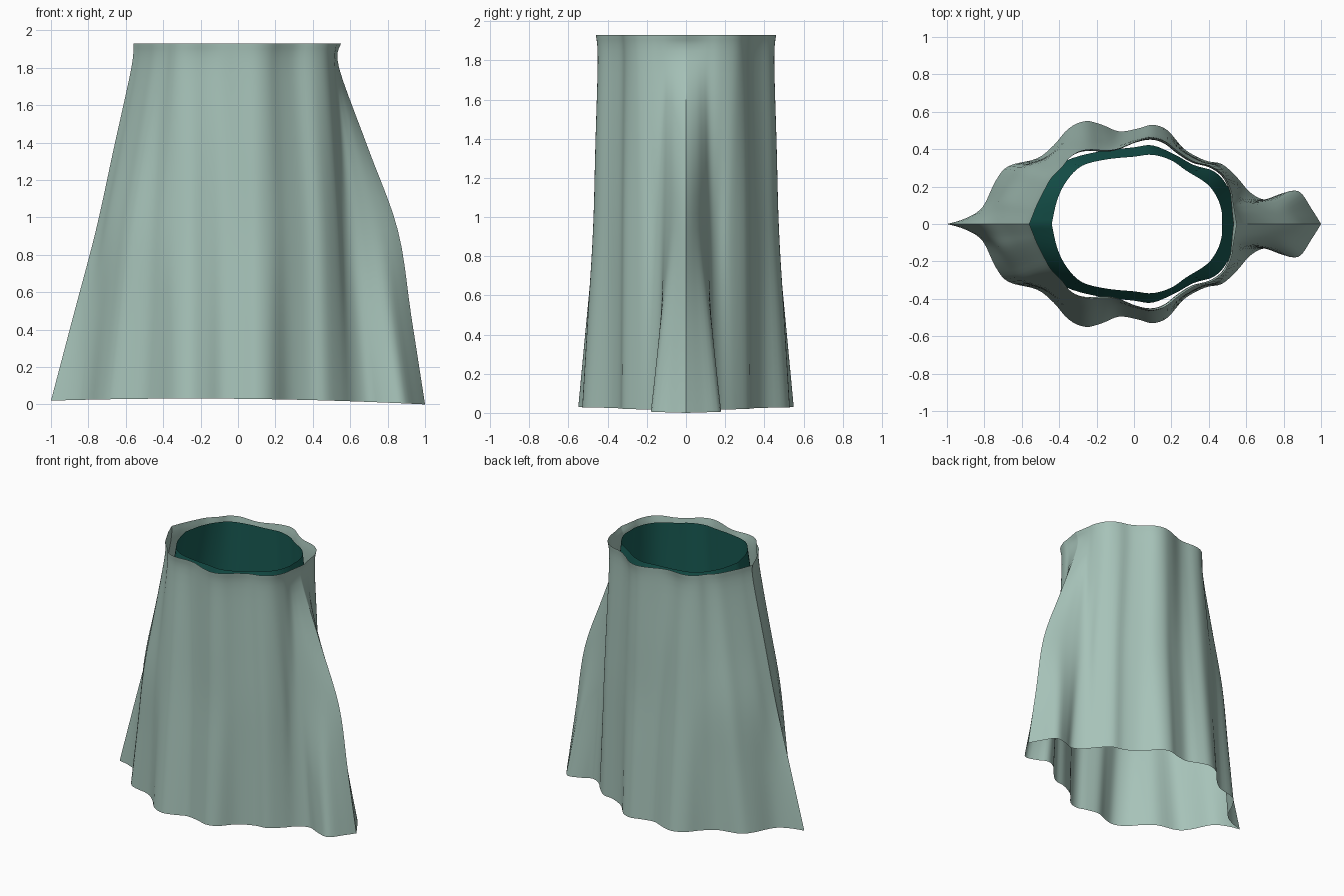
import bpy, math
from mathutils import Vector

if "Cube" in bpy.data.objects:
    bpy.data.objects.remove(bpy.data.objects["Cube"], do_unlink=True)


def make_material(name, colour):
    mat = bpy.data.materials.new(name)
    mat.use_nodes = True
    mat.diffuse_color = colour
    mat.node_tree.nodes["Principled BSDF"].inputs["Base Color"].default_value = colour
    return mat


def spline(points, steps):
    """Smooth curve passing through every point."""
    pts = [points[0]] + points + [points[-1]]
    out = []
    for a, b, c, d in zip(pts, pts[1:], pts[2:], pts[3:]):
        for i in range(steps):
            t = i / steps
            out.append(b + ((c - a) * t + (a * 2 - b * 5 + c * 4 - d) * t ** 2
                            + (b * 3 - a - c * 3 + d) * t ** 3) / 2)
    return out + [points[-1]]


def at_height(outline, z, depth=1, shift=0):
    return [Vector((x + shift, y * depth, z)) for x, y in outline]


def blend(low, high, t):
    return [a.lerp(b, t) for a, b in zip(low, high)]


def cloth(name, sections, col_steps, row_steps, mat):
    """Loft half outlines from top to bottom and mirror them across y."""
    rows = [spline(s, col_steps) for s in sections]
    columns = [spline(list(c), row_steps) for c in zip(*rows)]
    n = len(columns[0])
    verts = [v for col in columns for v in col]
    faces = [(c * n + r, (c + 1) * n + r, (c + 1) * n + r + 1, c * n + r + 1)
             for c in range(len(columns) - 1) for r in range(n - 1)]
    mesh = bpy.data.meshes.new(name)
    mesh.from_pydata(verts, [], faces)
    mesh.materials.append(mat)
    obj = bpy.data.objects.new(name, mesh)
    bpy.context.collection.objects.link(obj)
    mirror = obj.modifiers.new("Mirror", "MIRROR")
    mirror.use_axis = (False, True, False)
    bpy.ops.object.select_all(action="DESELECT")
    obj.select_set(True)
    bpy.context.view_layer.objects.active = obj
    bpy.ops.object.modifier_apply(modifier="Mirror")
    bpy.ops.object.shade_smooth_by_angle(angle=math.radians(35))


sage = make_material("sage cloth", (0.385, 0.545, 0.485, 1))
teal = make_material("dark teal lining", (0.010, 0.112, 0.094, 1))

# Half outlines of the skirt: waist, knee and wavy hem
waist = [(-.56, 0), (-.54, .05), (-.52, .1), (-.48, .18), (-.44, .25), (-.38, .31),
         (-.34, .36), (-.29, .39), (-.23, .4), (-.15, .395), (-.08, .405), (.02, .445),
         (.1, .46), (.17, .44), (.24, .385), (.32, .335), (.41, .31), (.48, .26),
         (.52, .18), (.53, .12), (.535, .09), (.54, .06), (.545, .03), (.55, 0)]
knee = [(-.76, 0), (-.73, .06), (-.7, .13), (-.64, .22), (-.58, .3), (-.47, .35),
        (-.4, .4), (-.33, .44), (-.25, .465), (-.16, .45), (-.08, .44), (.02, .46),
        (.1, .475), (.18, .45), (.26, .39), (.36, .335), (.45, .31), (.53, .23),
        (.56, .165), (.6, .125), (.67, .1), (.75, .07), (.81, .035), (.855, 0)]
hem = [(-1, 0), (-.9, .03), (-.81, .09), (-.74, .23), (-.67, .31), (-.52, .35),
       (-.43, .42), (-.35, .51), (-.26, .55), (-.17, .53), (-.08, .495), (.02, .51),
       (.1, .53), (.18, .5), (.27, .4), (.38, .34), (.47, .32), (.55, .25),
       (.62, .17), (.7, .13), (.78, .16), (.88, .175), (.95, .08), (1, 0)]

# Skirt shell with a gently lifted hem
top = at_height(waist, 1.93)
hip = at_height(waist, 1.8, .98, -.01)
middle = at_height(knee, .93)
bottom = [Vector((x, y, .03 - .02 * x * x - .01 * x)) for x, y in hem]
cloth("skirt", [top, hip, blend(hip, middle, .5), middle, blend(middle, bottom, .5), bottom],
      4, 5, sage)

# Lining that widens downward inside the waist, most of all at the sides
band = [(-.44, 0), (-.41, .13), (-.36, .23), (-.28, .31), (-.15, .345), (0, .36), (.1, .37),
        (.2, .34), (.28, .285), (.39, .215), (.445, .14), (.47, .06), (.47, 0)]
flare = [(-.6, 0), (-.56, .13), (-.49, .24), (-.37, .335), (-.2, .385), (0, .41), (.1, .42),
         (.22, .37), (.32, .315), (.43, .28), (.5, .2), (.54, .08), (.55, 0)]
cloth("waist_lining", [at_height(band, 1.92), at_height(flare, 1.1)], 4, 4, teal)
